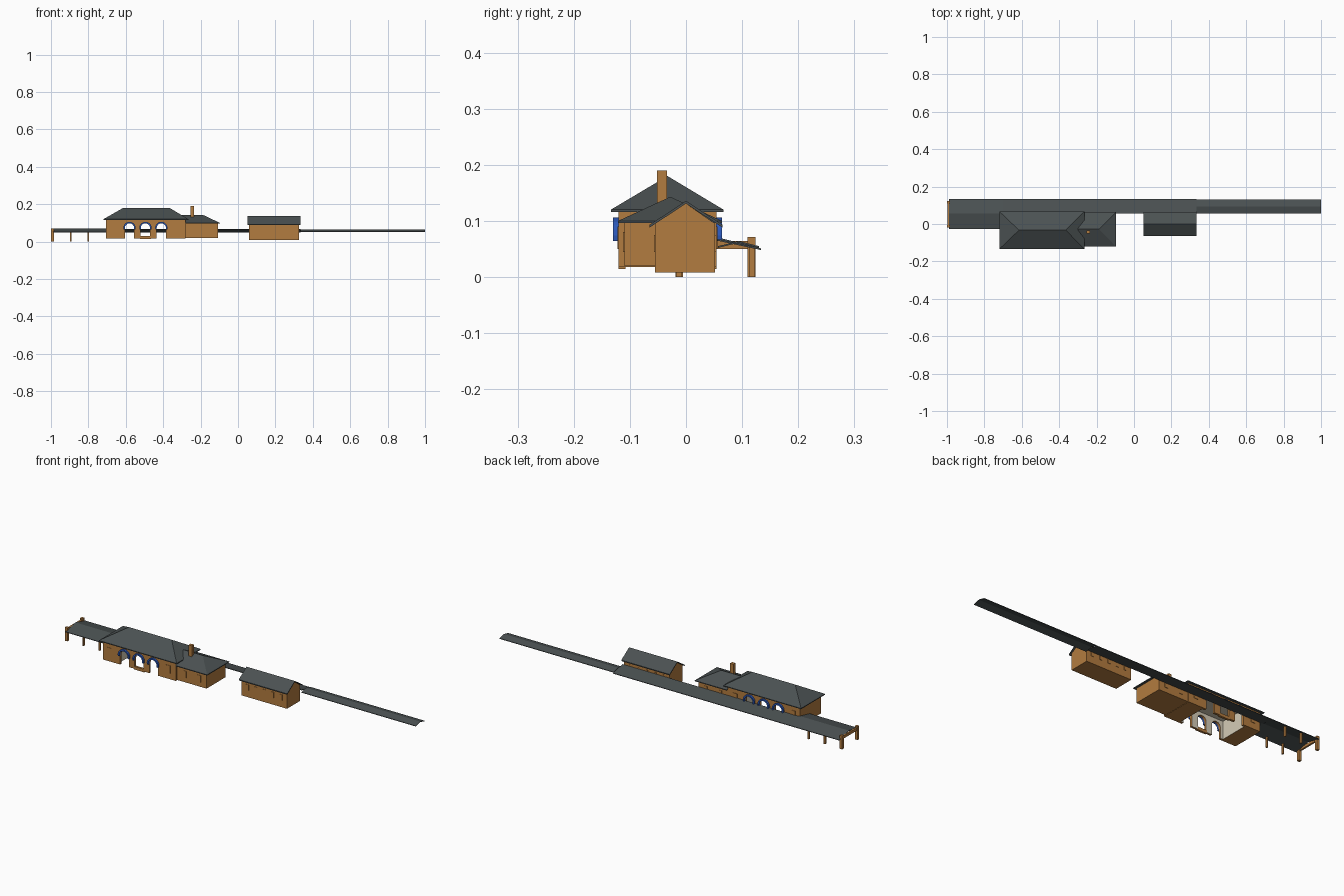
import bpy, bmesh, math
from mathutils import Vector

cube = bpy.data.objects.get("Cube")
if cube:
    bpy.data.objects.remove(cube, do_unlink=True)


def material(name, rgb):
    m = bpy.data.materials.new(name)
    m.use_nodes = True
    m.diffuse_color = (*rgb, 1)
    m.node_tree.nodes["Principled BSDF"].inputs["Base Color"].default_value = (*rgb, 1)
    return m


BRICK = material("brick", (0.45, 0.2, 0.05))
SLATE = material("slate", (0.07, 0.083, 0.085))
BLUE = material("blue_trim", (0.025, 0.1, 0.5))
CREAM = material("cream_plaster", (0.66, 0.6, 0.47))


def finish(name, bm, mats, rule=None):
    bmesh.ops.recalc_face_normals(bm, faces=bm.faces)
    bm.normal_update()
    if rule:
        for f in bm.faces:
            f.material_index = int(rule(f))
    mesh = bpy.data.meshes.new(name)
    bm.to_mesh(mesh)
    bm.free()
    for m in mats:
        mesh.materials.append(m)
    ob = bpy.data.objects.new(name, mesh)
    bpy.context.collection.objects.link(ob)
    return ob


def prism(name, profile, axis, lo, hi, mats, rule=None):
    """Extrude a 2D profile: axis x takes (y, z), axis y takes (x, z)."""
    bm = bmesh.new()
    place = (lambda a, b: (lo, a, b)) if axis == "x" else (lambda a, b: (a, lo, b))
    face = bm.faces.new([bm.verts.new(place(a, b)) for a, b in profile])
    new = bmesh.ops.extrude_face_region(bm, geom=[face])["geom"]
    step = Vector((hi - lo, 0, 0)) if axis == "x" else Vector((0, hi - lo, 0))
    bmesh.ops.translate(bm, vec=step, verts=[v for v in new if isinstance(v, bmesh.types.BMVert)])
    return finish(name, bm, mats, rule)


def box(name, x, y, z, mats, rule=None):
    corners = [(y[0], z[0]), (y[1], z[0]), (y[1], z[1]), (y[0], z[1])]
    return prism(name, corners, "x", x[0], x[1], mats, rule)


def slab(name, line, x, t=0.004):
    """Thin roof sheet following a (y, z) line."""
    prism(name, line + [(a, b - t) for a, b in reversed(line)], "x", x[0], x[1], [SLATE])


def hip_roof(name, x, y, eave, ridge_x, ridge_y, ridge_z, fascia=0.004):
    bm = bmesh.new()
    low, top = [[bm.verts.new((a, b, z)) for a, b in
                 ((x[0], y[0]), (x[1], y[0]), (x[1], y[1]), (x[0], y[1]))]
                for z in (eave - fascia, eave)]
    r0, r1 = [bm.verts.new((a, ridge_y, ridge_z)) for a in ridge_x]
    bm.faces.new(low)
    for i in range(4):
        j = (i + 1) % 4
        bm.faces.new((low[i], low[j], top[j], top[i]))
    for f in ((top[0], top[1], r1, r0), (top[1], top[2], r1),
              (top[2], top[3], r0, r1), (top[3], top[0], r0)):
        bm.faces.new(f)
    finish(name, bm, [SLATE])


def arc(cx, cz, r, start, end, n=12):
    return [(cx + r * math.cos(math.radians(start + (end - start) * i / n)),
             cz + r * math.sin(math.radians(start + (end - start) * i / n)))
            for i in range(n + 1)]


# Main building: two end rooms with an open hall between them
FRONT, BACK, BASE, TOP = -0.12, 0.054, 0.018, 0.118
HALL = (-0.62, -0.37)
ARCHES = (-0.58, -0.495, -0.41)
SPRING, RADIUS = 0.073, 0.025
box("left_end_room", (HALL[1], -0.28), (FRONT, BACK), (BASE, TOP), [BRICK, CREAM],
    lambda f: f.normal.x < -0.5)
box("right_end_room", (-0.705, HALL[0]), (FRONT, BACK), (BASE, TOP), [BRICK, CREAM],
    lambda f: f.normal.x > 0.5)
box("hall_ceiling", HALL, (FRONT + 0.01, BACK - 0.01), (0.112, 0.117), [CREAM])

# Arcade walls with blue arch rings, front and back
outline = [(HALL[0], TOP), (HALL[0], BASE)]
for cx in ARCHES:
    outline += [(cx - RADIUS, BASE)] + arc(cx, SPRING, RADIUS, 180, 0) + [(cx + RADIUS, BASE)]
outline += [(HALL[1], BASE), (HALL[1], TOP)]
for side, y, out in (("front", FRONT, -1), ("back", BACK, 1)):
    prism(side + "_arcade_wall", outline, "y", y, y - out * 0.012, [BRICK, CREAM],
          lambda f: f.normal.y * out < 0.5 and abs(f.normal.y) > 0.5)
    box(side + "_arcade_sill", (ARCHES[1] - 0.03, ARCHES[1] + 0.03),
        sorted((y, y - out * 0.012)), (0.014, 0.03), [BRICK])
    for cx in ARCHES:
        ring = arc(cx, SPRING, 0.033, 195, -15) + arc(cx, SPRING, RADIUS, -15, 195)
        prism(side + "_arch_ring", ring, "y", y, y + out * 0.01, [BLUE])

hip_roof("main_roof", (-0.72, -0.265), (-0.134, 0.067), 0.12, (-0.615, -0.365), -0.033, 0.18)

# Annex and chimney
box("annex_walls", (-0.28, -0.107), (-0.11, 0.05), (0.02, 0.1), [BRICK])
hip_roof("annex_roof", (-0.282, -0.096), (-0.121, 0.064), 0.1, (-0.3, -0.187), -0.028, 0.143)
box("chimney", (-0.253, -0.234), (-0.052, -0.034), (0.1, 0.19), [BRICK])

# Goods shed with gable ends
prism("shed_walls", [(-0.055, 0.008), (0.052, 0.008), (0.052, 0.095), (0, 0.131), (-0.055, 0.095)],
      "x", 0.06, 0.325, [BRICK])
slab("shed_roof", [(-0.065, 0.093), (0, 0.136), (0.065, 0.093)], (0.05, 0.333), 0.005)

# Shallow window panels
def windows(name, xs, front, back, z, w):
    for cx in xs:
        for y, out in ((front, -1), (back, 1)):
            box(name, (cx - w, cx + w), sorted((y, y + out * 0.002)), z, [BRICK])


windows("shed_window", [0.095 + 0.049 * i for i in range(5)], -0.055, 0.052, (0.045, 0.075), 0.007)
windows("end_room_window", (-0.665, -0.325), FRONT, BACK, (0.05, 0.09), 0.013)
windows("annex_window", (-0.235, -0.15), -0.11, 0.05, (0.045, 0.08), 0.01)

# Platform canopy in three lengths
slab("canopy_middle", [(0.055, 0.068), (0.134, 0.051)], (-0.72, 0.333), 0.003)
slab("canopy_gable_end", [(-0.027, 0.053), (0.055, 0.071), (0.134, 0.051)], (-0.99, -0.7), 0.003)
slab("canopy_far_end", [(0.057, 0.055), (0.094, 0.064), (0.13, 0.055)], (0.333, 1.0), 0.003)

# Canopy posts and end beam
for y in (-0.012, 0.117):
    box("end_post", (-1.0, -0.985), (y - 0.007, y + 0.007), (0, 0.071), [BRICK])
    for x in (-0.895, -0.8):
        box("canopy_post", (x - 0.004, x + 0.004), (y - 0.005, y + 0.005), (0, 0.053), [BRICK])
box("end_beam", (-0.997, -0.988), (-0.012, 0.117), (0.05, 0.064), [BRICK])
